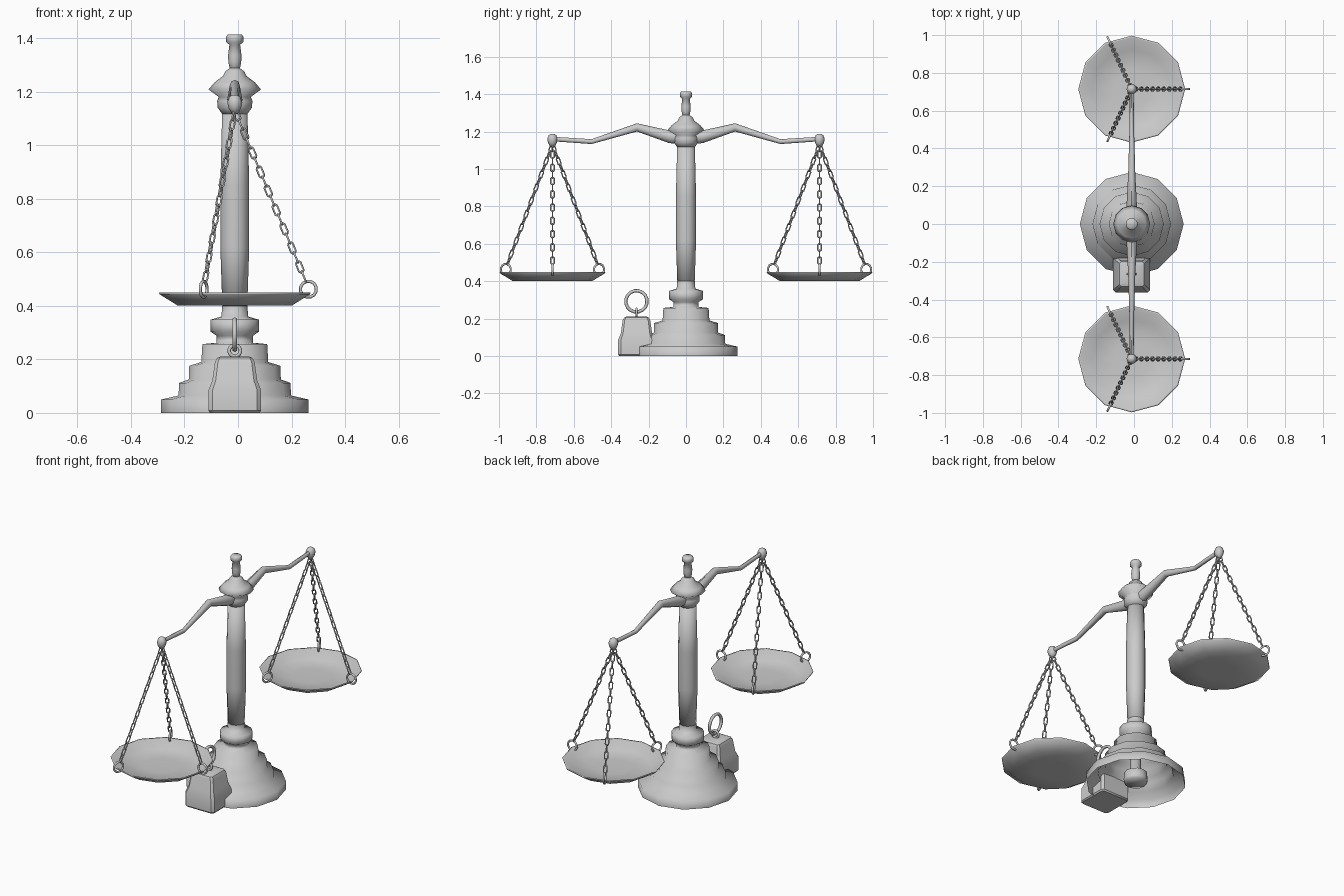
import bpy, bmesh
from math import pi, cos, sin, radians
from mathutils import Vector, Matrix

cube = bpy.data.objects.get("Cube")
if cube:
    bpy.data.objects.remove(cube)

AXIS = -0.012      # x of the post
ARM = 0.714        # y reach of each arm
WEIGHT_Y = -0.265

grey = bpy.data.materials.new("plain grey metal")
grey.use_nodes = True
colour = (0.6, 0.6, 0.6, 1)
grey.diffuse_color = colour
grey.node_tree.nodes["Principled BSDF"].inputs["Base Color"].default_value = colour


def finish(name, bm, angle=180):
    bmesh.ops.recalc_face_normals(bm, faces=bm.faces)
    mesh = bpy.data.meshes.new(name)
    bm.to_mesh(mesh)
    bm.free()
    mesh.materials.append(grey)
    obj = bpy.data.objects.new(name, mesh)
    bpy.context.collection.objects.link(obj)
    bpy.ops.object.select_all(action="DESELECT")
    obj.select_set(True)
    bpy.context.view_layer.objects.active = obj
    bpy.ops.object.shade_smooth_by_angle(angle=radians(angle))
    return obj


def skin(bm, rings, closed=False):
    """Join neighbouring rings of vertices with quads."""
    n = len(rings[0])
    pairs = list(zip(rings, rings[1:]))
    if closed:
        pairs.append((rings[-1], rings[0]))
    for a, b in pairs:
        for i in range(n):
            j = (i + 1) % n
            bm.faces.new((a[i], a[j], b[j], b[i]))


def lathe(name, profile, x=AXIS, y=0, sides=12, cap_low=True, cap_high=True, angle=180):
    bm = bmesh.new()
    rings = [[bm.verts.new((x + r * cos(2 * pi * i / sides), y + r * sin(2 * pi * i / sides), z))
              for i in range(sides)] for r, z in profile]
    skin(bm, rings)
    if cap_low:
        bm.faces.new(rings[0])
    if cap_high:
        bm.faces.new(rings[-1])
    return finish(name, bm, angle)


def add_link(bm, matrix, radius, tube, stretch=0.0, segments=12, sides=6):
    """Ring in the local XZ plane; stretch pulls it into an oval along Z."""
    rings = []
    for i in range(segments):
        a = 2 * pi * (i + 0.5) / segments
        out = Vector((cos(a), 0, sin(a)))
        centre = out * radius + Vector((0, 0, stretch if sin(a) > 0 else -stretch))
        ring = []
        for j in range(sides):
            b = 2 * pi * j / sides
            p = centre + out * tube * cos(b) + Vector((0, tube * sin(b), 0))
            ring.append(bm.verts.new(matrix @ p))
        rings.append(ring)
    skin(bm, rings, closed=True)


# Stepped hollow foot
lathe("foot", [(0.275, 0), (0.275, 0.05), (0.21, 0.065), (0.208, 0.112), (0.172, 0.125),
               (0.17, 0.176), (0.125, 0.19), (0.121, 0.257), (0.068, 0.262), (0.068, 0.288),
               (0.09, 0.303), (0.09, 0.348), (0.05, 0.36), (0.047, 0.4)],
      cap_low=False, cap_high=False)

# Rod end and nut under the foot
lathe("foot_nut", [(0.062, 0.004), (0.067, 0.02), (0.064, 0.065), (0.03, 0.085), (0.03, 0.3)])

# Post, collar and finial
lathe("post", [(0.046, 0.38), (0.054, 0.62), (0.054, 0.85), (0.047, 1.13)])
lathe("collar", [(0.046, 1.115), (0.064, 1.14), (0.066, 1.165), (0.06, 1.18), (0.098, 1.208),
                 (0.075, 1.235), (0.044, 1.258), (0.036, 1.275), (0.016, 1.29)])
lathe("finial", [(0.016, 1.27), (0.024, 1.31), (0.025, 1.335), (0.02, 1.375), (0.032, 1.385),
                 (0.032, 1.405), (0.026, 1.413)])

# Weight with bevelled square body
bm = bmesh.new()
rings = []
for h, z in [(0.092, 0), (0.098, 0.008), (0.098, 0.085), (0.084, 0.12), (0.074, 0.19),
             (0.066, 0.205), (0.055, 0.21)]:
    c = h * 0.85
    corners = [(h, -c), (h, c), (c, h), (-c, h), (-h, c), (-h, -c), (-c, -h), (c, -h)]
    rings.append([bm.verts.new((AXIS + u, WEIGHT_Y + v, z)) for u, v in corners])
skin(bm, rings)
bm.faces.new(rings[0])
bm.faces.new(rings[-1])
finish("weight", bm, 35)

# Weight eye and lifting ring
bm = bmesh.new()
add_link(bm, Matrix.Translation((AXIS, WEIGHT_Y, 0.232)), 0.021, 0.007)
finish("weight_eye", bm)
bm = bmesh.new()
add_link(bm, Matrix.Translation((AXIS, WEIGHT_Y, 0.292)) @ Matrix.Rotation(pi / 2, 4, "Z"),
         0.057, 0.009, segments=16)
finish("weight_ring", bm)

LINKS = 18
for label, s in (("front", -1), ("back", 1)):
    # Tapered cranked arm: y, z, half width, half height
    bm = bmesh.new()
    rings = []
    for y, z, w, h in [(0, 1.165, 0.03, 0.034), (0.09, 1.172, 0.028, 0.034),
                       (0.262, 1.222, 0.019, 0.022), (0.505, 1.146, 0.012, 0.013),
                       (ARM, 1.16, 0.01, 0.012)]:
        rings.append([bm.verts.new((AXIS + w * cos(pi * i / 4), s * y, z + h * sin(pi * i / 4)))
                      for i in range(8)])
    skin(bm, rings)
    bm.faces.new(rings[0])
    bm.faces.new(rings[-1])
    finish(label + "_arm", bm, 50)

    # Knob at the arm tip
    lathe(label + "_arm_tip", [(0.012, 1.118), (0.023, 1.138), (0.028, 1.16), (0.02, 1.181),
                               (0.008, 1.188)], y=s * ARM, sides=8)

    # Shallow dish
    lathe(label + "_pan", [(0.1, 0.401), (0.215, 0.402), (0.281, 0.443), (0.283, 0.449),
                           (0.274, 0.449), (0.21, 0.412), (0.1, 0.407)], y=s * ARM)

    # Three chains, each with a large ring hooked on the rim
    bm = bmesh.new()
    top = Vector((AXIS, s * ARM, 1.13))
    for turn in (0, 115, -115):
        a = radians(turn)
        out = Vector((cos(a), sin(a), 0))
        hook = top + out * 0.275
        hook.z = 0.462
        add_link(bm, Matrix.Translation(hook) @ Matrix.Rotation(a, 4, "Z"), 0.03, 0.006)
        end = hook - out * 0.01 + Vector((0, 0, 0.03))
        along = (end - top).normalized()
        side = Vector((-sin(a), cos(a), 0))
        for k in range(LINKS):
            place = top.lerp(end, (k + 0.5) / LINKS)
            across = side if k % 2 else along.cross(side)
            frame = Matrix((across, along.cross(across), along)).transposed().to_4x4()
            add_link(bm, Matrix.Translation(place) @ frame, 0.0095, 0.0038, 0.012, 10, 5)
    finish(label + "_chains", bm)
